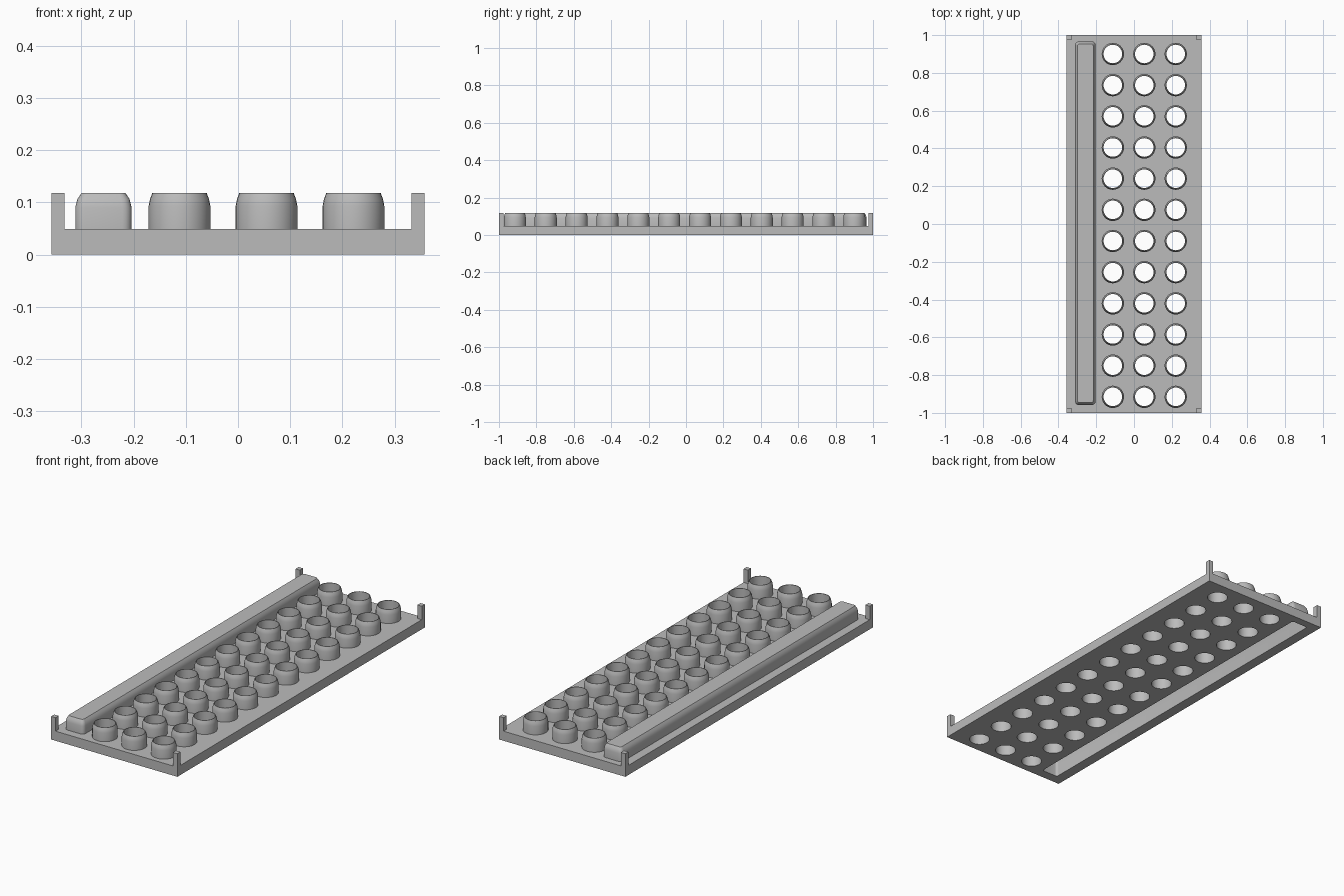
import bpy, bmesh, math

if "Cube" in bpy.data.objects:
    bpy.data.objects.remove(bpy.data.objects["Cube"])

SEG = 32
PLATE = (0.357, 1.0, 0.049)      # half width, half length, thickness
TOP = 0.118
HOLE_R = 0.049

grey = bpy.data.materials.new("plain grey")
grey.diffuse_color = (0.5, 0.5, 0.5, 1)
grey.use_nodes = True
grey.node_tree.nodes["Principled BSDF"].inputs["Base Color"].default_value = grey.diffuse_color


def circle(cx, cy, r):
    return [(cx + r * math.cos(2 * math.pi * i / SEG),
             cy + r * math.sin(2 * math.pi * i / SEG)) for i in range(SEG)]


def rounded_rect(cx, cy, hx, hy, r, n=4):
    pts = []
    for k, (sx, sy) in enumerate([(1, 1), (-1, 1), (-1, -1), (1, -1)]):
        for i in range(n + 1):
            a = (k + i / n) * math.pi / 2
            pts.append((cx + sx * (hx - r) + r * math.cos(a),
                        cy + sy * (hy - r) + r * math.sin(a)))
    return pts


def loft(bm, rings, cap_first=False, cap_last=False):
    loops = [[bm.verts.new((x, y, z)) for x, y in ring] for ring, z in rings]
    for a, b in zip(loops, loops[1:]):
        n = len(a)
        for i in range(n):
            j = (i + 1) % n
            bm.faces.new((a[i], a[j], b[j], b[i]))
    if cap_first:
        bm.faces.new(loops[0][::-1])
    if cap_last:
        bm.faces.new(loops[-1])


def finish(name, bm, angle=28):
    mesh = bpy.data.meshes.new(name)
    bm.to_mesh(mesh)
    bm.free()
    mesh.materials.clear()
    mesh.materials.append(grey)
    ob = bpy.data.objects.new(name, mesh)
    bpy.context.collection.objects.link(ob)
    bpy.ops.object.select_all(action='DESELECT')
    ob.select_set(True)
    bpy.context.view_layer.objects.active = ob
    bpy.ops.object.shade_smooth_by_angle(angle=math.radians(angle))
    return ob


centres = [(x, -0.915 + 0.165 * i) for x in (-0.112, 0.0545, 0.221) for i in range(12)]
SLOT = (-0.2575, 0.004)          # slot centre
hx, hy, hz = PLATE

# Base plate: outline with round holes and one long slot, extruded
outlines = [[(-hx, -hy), (hx, -hy), (hx, hy), (-hx, hy)],
            rounded_rect(*SLOT, 0.046, 0.954, 0.012)]
outlines += [circle(x, y, HOLE_R) for x, y in centres]
curve = bpy.data.curves.new("plate_outline", 'CURVE')
curve.dimensions = '2D'
curve.fill_mode = 'BOTH'
curve.extrude = hz / 2
for pts in outlines:
    s = curve.splines.new('POLY')
    s.points.add(len(pts) - 1)
    for p, (x, y) in zip(s.points, pts):
        p.co = (x, y, 0, 1)
    s.use_cyclic_u = True
tmp = bpy.data.objects.new("plate_outline", curve)
bpy.context.collection.objects.link(tmp)
bpy.context.view_layer.update()
mesh = bpy.data.meshes.new_from_object(
    tmp.evaluated_get(bpy.context.evaluated_depsgraph_get()))
bpy.data.objects.remove(tmp)
bm = bmesh.new()
bm.from_mesh(mesh)
bmesh.ops.remove_doubles(bm, verts=bm.verts, dist=1e-5)
bmesh.ops.translate(bm, verts=bm.verts, vec=(0, 0, hz / 2))
bmesh.ops.recalc_face_normals(bm, faces=bm.faces)
for f in bm.faces:
    f.material_index = 0
finish("base_plate", bm)

# Open collars around the holes
profile = [(0.059, hz), (0.059, 0.093), (0.0565, 0.106), (0.052, TOP),
           (HOLE_R, TOP), (HOLE_R, hz)]
bm = bmesh.new()
for x, y in centres:
    loft(bm, [(circle(x, y, r), z) for r, z in profile])
finish("hole_collars", bm, 35)

# Hollow long ridge covering the slot
bm = bmesh.new()
steps = [(0, hz), (0, 0.09), (0.004, 0.106), (0.012, TOP)]
loft(bm, [(rounded_rect(*SLOT, 0.054 - d, 0.962 - d, 0.018 - d / 2), z)
          for d, z in steps], cap_last=True)
inner = [(0.01, 0.111), (0.003, 0.1), (0, 0.088), (0, hz)]
loft(bm, [(rounded_rect(*SLOT, 0.046 - d, 0.954 - d, 0.012 - d / 2), z)
          for d, z in inner], cap_first=False)
ceiling = [bm.verts.new((x, y, 0.111)) for x, y in
           rounded_rect(*SLOT, 0.036, 0.944, 0.007)]
bm.faces.new(ceiling[::-1])
finish("slot_ridge", bm)

# Four square corner posts
bm = bmesh.new()
w = 0.0125
for sx in (-1, 1):
    for sy in (-1, 1):
        cx, cy = sx * (hx - w), sy * (hy - w)
        sq = [(cx - w, cy - w), (cx + w, cy - w), (cx + w, cy + w), (cx - w, cy + w)]
        loft(bm, [(sq, hz), (sq, TOP)], cap_last=True)
finish("corner_posts", bm)
